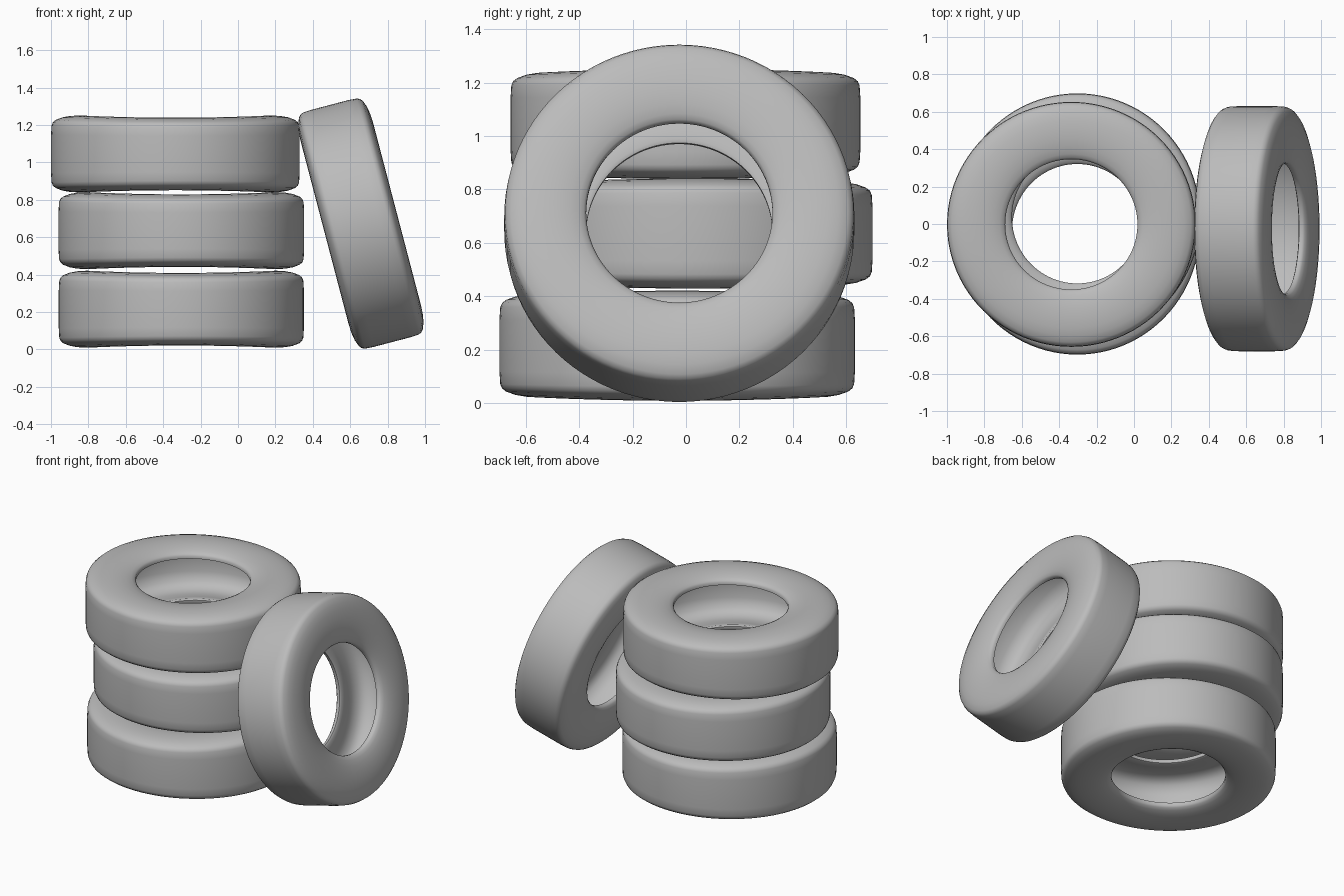
import bpy, bmesh, math

if "Cube" in bpy.data.objects:
    bpy.data.objects.remove(bpy.data.objects["Cube"])

rubber = bpy.data.materials.new("grey_rubber")
rubber.diffuse_color = (0.5, 0.5, 0.5, 1)
rubber.use_nodes = True
rubber.node_tree.nodes["Principled BSDF"].inputs["Base Color"].default_value = rubber.diffuse_color

# half cross-section of a hollow tyre (radius, half height): tread -> sidewall -> rim lip -> inside
HALF = [(0.660, 0.0), (0.660, 0.10), (0.657, 0.148), (0.650, 0.165), (0.635, 0.177),
        (0.600, 0.190), (0.560, 0.197), (0.510, 0.200), (0.460, 0.198), (0.415, 0.191),
        (0.380, 0.181), (0.360, 0.171), (0.351, 0.160), (0.351, 0.142), (0.365, 0.136),
        (0.42, 0.150), (0.50, 0.166), (0.56, 0.160), (0.605, 0.130), (0.622, 0.07),
        (0.625, 0.0)]
# closed loop: upper half, then mirrored lower half
PROFILE = HALF + [(r, -h) for r, h in reversed(HALF[1:-1])]
SEG = 96


def tyre(name, loc, rx, ry, warp, tilt=0.0):
    """Lathe a tyre; warp makes the sides thicker along x than along y."""
    bm = bmesh.new()
    rings = []
    for i in range(SEG):
        a = 2 * math.pi * i / SEG
        t = 1 + warp * math.cos(2 * a)
        rings.append([bm.verts.new((r * rx * math.cos(a), r * ry * math.sin(a), h * t))
                      for r, h in PROFILE])
    n = len(PROFILE)
    for i in range(SEG):
        p, q = rings[i], rings[(i + 1) % SEG]
        for j in range(n):
            k = (j + 1) % n
            bm.faces.new((p[j], q[j], q[k], p[k]))
    bmesh.ops.recalc_face_normals(bm, faces=bm.faces[:])
    for f in bm.faces:
        f.smooth = True
    me = bpy.data.meshes.new(name)
    bm.to_mesh(me)
    bm.free()
    me.set_sharp_from_angle(angle=math.radians(50))
    me.materials.append(rubber)
    ob = bpy.data.objects.new(name, me)
    bpy.context.collection.objects.link(ob)
    ob.location = loc
    ob.rotation_euler = (0, tilt, 0)
    return ob


# stack of three tyres
tyre("bottom_tyre", (-0.303, -0.033, 0.215), 0.993, 1.008, 0.03)
tyre("middle_tyre", (-0.303, 0.035, 0.635), 0.995, 1.005, 0.03)
tyre("top_tyre", (-0.335, -0.002, 1.045), 1.007, 0.992, 0.03)
# tyre leaning against the stack
tyre("leaning_tyre", (0.657, -0.025, 0.673), 0.993, 0.993, 0.0, math.radians(75.3))
